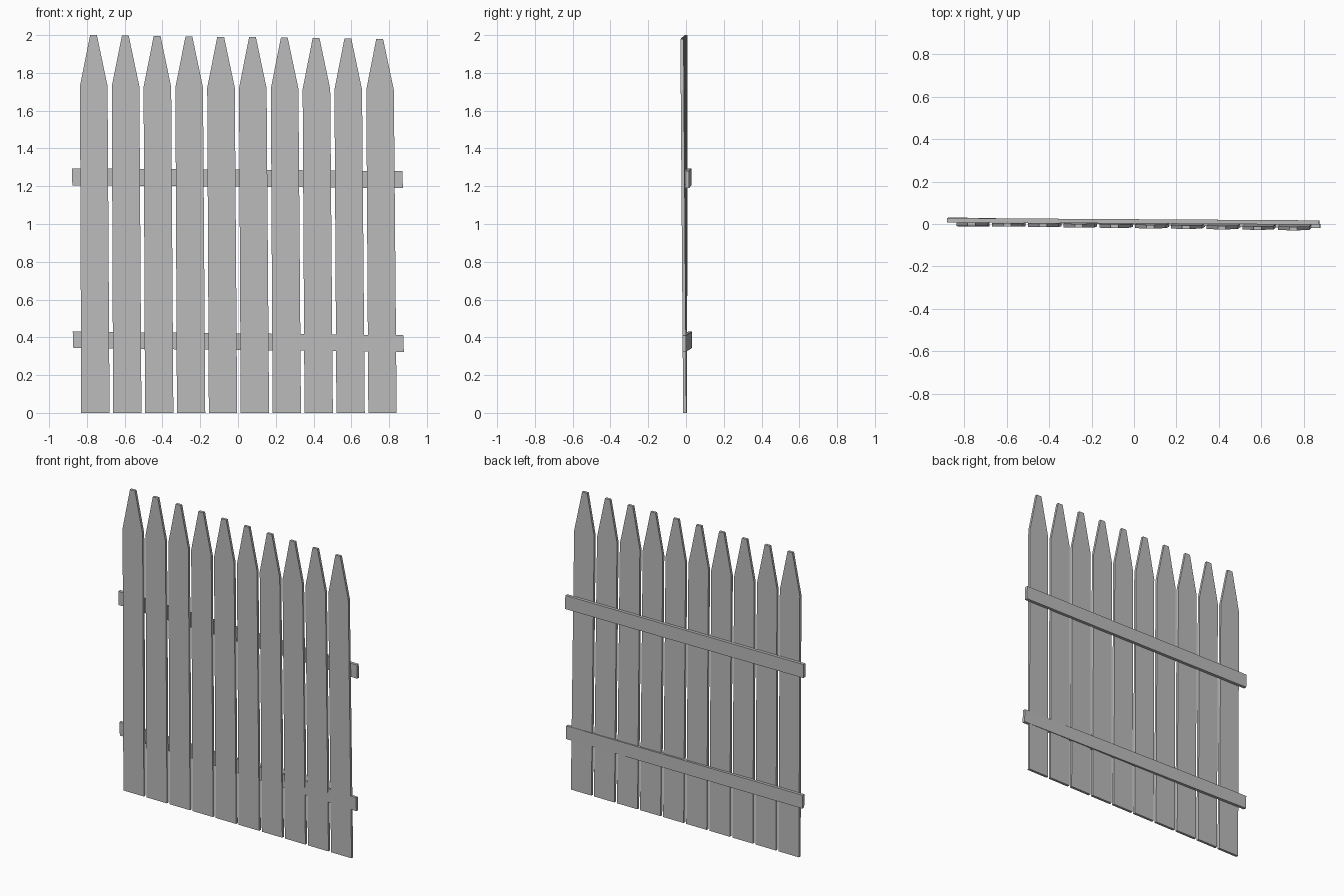
import bpy
import bmesh
from mathutils import Vector

cube = bpy.data.objects.get("Cube")
if cube:
    bpy.data.objects.remove(cube, do_unlink=True)

# Single weathered grey
grey = bpy.data.materials.new("weathered_grey")
grey.use_nodes = True
grey.diffuse_color = (0.5, 0.5, 0.5, 1)
grey.node_tree.nodes["Principled BSDF"].inputs["Base Color"].default_value = grey.diffuse_color


def lerp(a, b, t):
    return a + (b - a) * t


def extruded(name, outline, offset):
    """Close an outline into a board by extruding it along offset."""
    bm = bmesh.new()
    face = bm.faces.new([bm.verts.new(p) for p in outline])
    ext = bmesh.ops.extrude_face_region(bm, geom=[face])
    moved = [v for v in ext["geom"] if isinstance(v, bmesh.types.BMVert)]
    bmesh.ops.translate(bm, verts=moved, vec=Vector(offset))
    bmesh.ops.recalc_face_normals(bm, faces=bm.faces)
    mesh = bpy.data.meshes.new(name)
    bm.to_mesh(mesh)
    bm.free()
    mesh.materials.append(grey)
    obj = bpy.data.objects.new(name, mesh)
    bpy.context.collection.objects.link(obj)
    return obj


# Pickets: pointed boards with blunt tips, each leaning slightly
COUNT = 10
THICK = 0.017
for i in range(COUNT):
    t = i / (COUNT - 1)
    base_x = lerp(-0.755, 0.765, t)
    tip_x = lerp(-0.765, 0.75, t)
    base_y = lerp(-0.011, -0.015, t)
    tip_y = lerp(-0.009, -0.030, t)
    tip_z = lerp(2.0, 1.98, t)
    shoulder_z = tip_z - 0.27
    outline = []
    for side, half, z in ((-1, 0.075, 0), (1, 0.075, 0), (1, 0.073, shoulder_z),
                          (1, 0.018, tip_z), (-1, 0.018, tip_z), (-1, 0.073, shoulder_z)):
        f = z / tip_z
        outline.append((lerp(base_x, tip_x, f) + side * half, lerp(base_y, tip_y, f), z))
    extruded(f"picket_{i + 1}", outline, (0, THICK, 0))


# Rails: slightly skewed boards; each end is (x, front y, bottom z)
def rail(name, left, right, height, depth):
    (xa, ya, za), (xb, yb, zb) = left, right
    outline = [(xa, ya, za), (xb, yb, zb),
               (xb - 0.003, yb, zb + height), (xa - 0.003, ya, za + height)]
    extruded(name, outline, (0, depth, 0))


rail("upper_rail", (-0.877, 0.008, 1.205), (0.873, -0.003, 1.19), 0.09, 0.02)
rail("lower_rail", (-0.872, 0.012, 0.343), (0.878, -0.019, 0.323), 0.088, 0.019)
